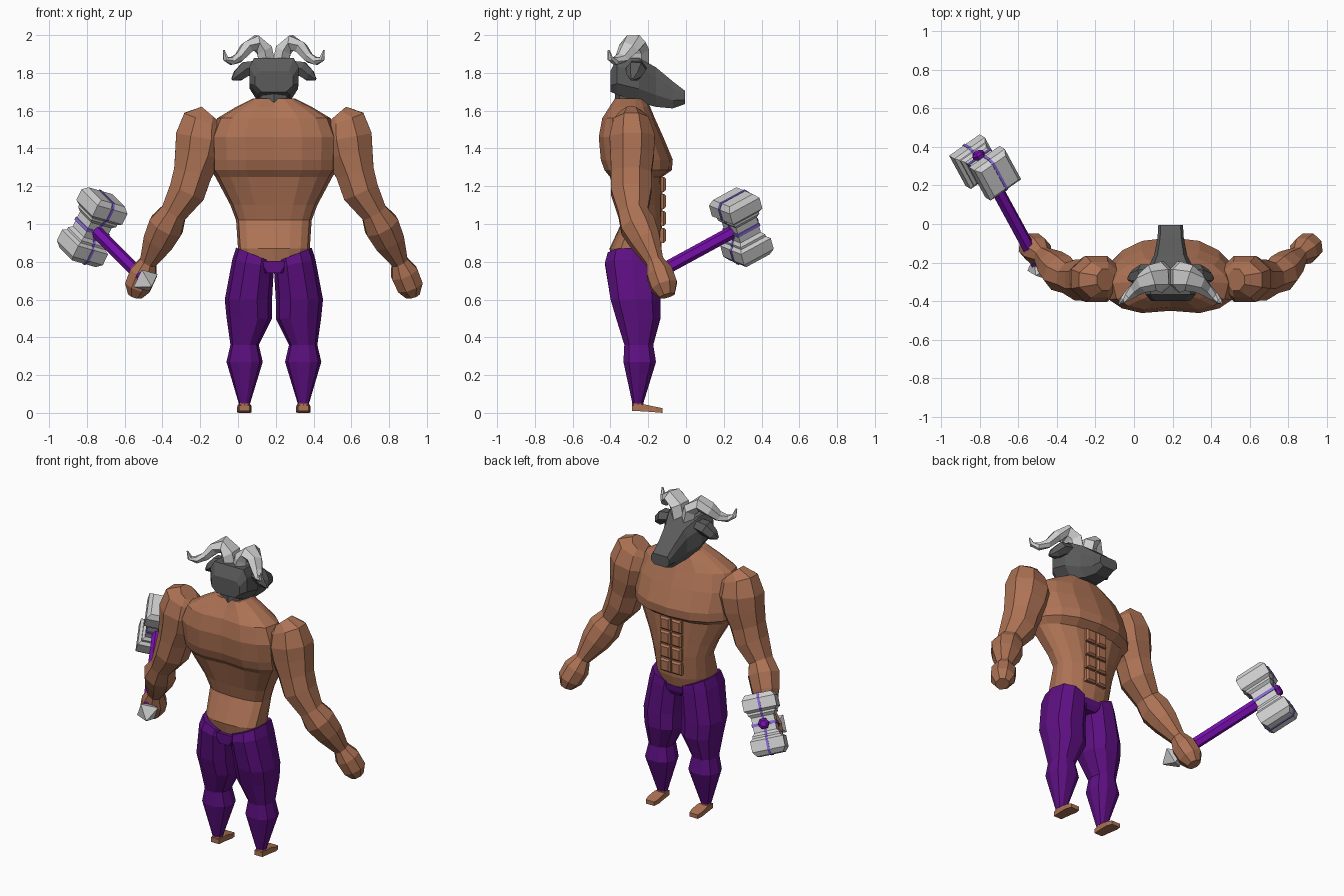
import bpy, bmesh, math
from mathutils import Vector

if "Cube" in bpy.data.objects:
    bpy.data.objects.remove(bpy.data.objects["Cube"])

CX = 0.19  # the figure's plane of symmetry


def material(name, rgb):
    m = bpy.data.materials.new(name)
    m.diffuse_color = (*rgb, 1)
    m.use_nodes = True
    m.node_tree.nodes["Principled BSDF"].inputs["Base Color"].default_value = m.diffuse_color
    return m


SKIN = material("skin", (0.42, 0.17, 0.09))
PURPLE = material("trouser purple", (0.11, 0.005, 0.22))
GRIP = material("handle purple", (0.19, 0.005, 0.43))
GREY = material("dark grey", (0.105, 0.105, 0.105))
PALE = material("pale stone", (0.62, 0.62, 0.62))
LILAC = material("lilac", (0.25, 0.14, 0.70))


def loft(name, rings, mat):
    """Skin a list of equal-length vertex rings and cap both ends."""
    bm = bmesh.new()
    loops = [[bm.verts.new(p) for p in r] for r in rings]
    n = len(loops[0])
    for a, b in zip(loops, loops[1:]):
        for i in range(n):
            j = (i + 1) % n
            bm.faces.new((a[i], a[j], b[j], b[i]))
    bm.faces.new(loops[0])
    bm.faces.new(loops[-1])
    bmesh.ops.recalc_face_normals(bm, faces=bm.faces[:])
    me = bpy.data.meshes.new(name)
    bm.to_mesh(me)
    bm.free()
    me.materials.append(mat)
    ob = bpy.data.objects.new(name, me)
    bpy.context.collection.objects.link(ob)
    return ob


def power(v, e):
    return math.copysign(abs(v) ** e, v)


def flat_ring(z, cx, rx, yb, yf, n=8, ef=0.85, eb=0.85, tilt=0.0, notch=0.0):
    """Horizontal oval, from back yb to front yf, optionally tilted sideways."""
    pts, cy, ry = [], (yb + yf) / 2, (yf - yb) / 2
    for i in range(n):
        a = 2 * math.pi * i / n
        c, s = math.cos(a), math.sin(a)
        x = rx * power(c, 0.85)
        y = cy + ry * power(s, ef if s > 0 else eb)
        if s < -0.99:
            y += notch
        pts.append(Vector((cx + x, y, z + tilt * x)))
    return pts


def tube(path, n=8):
    """Rings square to a path of (x, y, z, side radius, depth radius)."""
    pts = [Vector(p[:3]) for p in path]
    rings = []
    for i, p in enumerate(path):
        t = (pts[min(i + 1, len(pts) - 1)] - pts[max(i - 1, 0)]).normalized()
        u = Vector((0, 1, 0))
        u = (u - t * u.dot(t)).normalized()
        v = t.cross(u)
        rings.append([pts[i] + v * p[3] * math.cos(a) + u * p[4] * math.sin(a)
                      for a in [2 * math.pi * (k + 0.5) / n for k in range(n)]])
    return rings


def pair(name, rings, mat):
    """Build a part on both sides; rings are given relative to the symmetry plane."""
    for side, s in (("right", 1), ("left", -1)):
        loft(f"{name}_{side}", [[(CX + s * p[0], p[1], p[2]) for p in r] for r in rings], mat)


# Torso: waist, lats, overhanging chest, traps, neck
torso = [(0.79, .17, -.39, -.15), (0.87, .19, -.405, -.13), (1.02, .20, -.335, -.125),
         (1.10, .23, -.355, -.125), (1.25, .31, -.41, -.125), (1.285, .335, -.44, -.075),
         (1.34, .335, -.46, -.07), (1.46, .34, -.47, -.12), (1.56, .30, -.45, -.165),
         (1.62, .20, -.41, -.19), (1.665, .11, -.38, -.21)]
loft("torso", [flat_ring(z, CX, w, b, f, 16, 1.2, 0.6, notch=.02 if z > 1.2 else 0)
               for z, w, b, f in torso], SKIN)

# Abdominal blocks
for row, z in enumerate((0.90, 0.99, 1.08, 1.17)):
    block = []
    for y, k in ((-.17, 0), (-.118, 0), (-.106, .01)):
        block.append([(x, y, zz) for x, zz in ((.004 + k, z + k), (.075 - k, z + k),
                                               (.075 - k, z + .08 - k), (.004 + k, z + .08 - k))])
    pair(f"abdominal_{row + 1}", block, SKIN)

# Arms: deltoid, upper arm, forearm, wrist, fist
arm = [(.34, -.29, 1.585, .06, .06), (.37, -.29, 1.55, .12, .10), (.385, -.285, 1.46, .145, .13),
       (.40, -.285, 1.37, .135, .125), (.43, -.29, 1.27, .11, .115), (.46, -.29, 1.17, .105, .115),
       (.53, -.28, 1.06, .075, .085), (.57, -.255, .99, .10, .10), (.61, -.215, .91, .088, .085),
       (.665, -.165, .80, .048, .05), (.69, -.14, .74, .078, .075), (.72, -.115, .67, .075, .075),
       (.735, -.10, .62, .04, .045)]
pair("arm", tube(arm), SKIN)

# Trouser legs and the hip bridge between them
leg = [(.835, .10, .10, -.42, -.14, .40), (.79, .11, .11, -.435, -.135, .2),
       (.60, .135, .125, -.405, -.13, 0), (.50, .13, .12, -.375, -.13, 0),
       (.36, .155, .075, -.33, -.17, 0), (.27, .155, .096, -.335, -.155, 0),
       (.05, .156, .03, -.285, -.225, 0)]
pair("trouser_leg", [flat_ring(z, c, r, b, f, 10, tilt=t) for z, c, r, b, f, t in leg], PURPLE)
loft("hips", [flat_ring(z, CX, w, -.42, f, 10) for z, w, f in
              ((.74, .09, -.16), (.77, .14, -.145), (.805, .15, -.14))], PURPLE)

# Bare feet
pair("ankle", [flat_ring(z, .156, .03, -.285, -.225) for z in (.06, .015)], SKIN)
foot = [(-.285, .028, .01, .04), (-.22, .034, .008, .045), (-.16, .038, .003, .032), (-.125, .03, 0, .025)]
pair("foot", [[(.156 - w, y, a), (.156 + w, y, a), (.156 + w, y, b), (.156 - w, y, b)]
              for y, w, a, b in foot], SKIN)

# Head: chamfered box tapering to the muzzle, as stations along y
head = [(-.40, .10, 1.70, 1.81), (-.365, .13, 1.685, 1.88), (-.25, .128, 1.645, 1.88),
        (-.16, .085, 1.62, 1.83), (-.07, .068, 1.612, 1.755), (-.005, .064, 1.635, 1.705)]
rings = []
for y, w, lo, hi in head:
    h = hi - lo
    rings.append([(CX + w * a, y, lo + h * b) for a, b in
                  ((-.65, 0), (.65, 0), (1, .3), (1, .75), (.8, 1), (-.8, 1), (-1, .75), (-1, .3))])
loft("head", rings, GREY)
loft("neck", [flat_ring(z, CX, w, -.375, -.2) for z, w in ((1.64, .085), (1.72, .10))], GREY)

# Ears and horns
pair("ear", tube([(.09, -.26, 1.83, .04, .05), (.15, -.265, 1.82, .045, .055),
                  (.19, -.275, 1.785, .035, .04), (.22, -.285, 1.765, .008, .01)], 6), GREY)
pair("horn", tube([(.035, -.275, 1.85, .05, .08), (.05, -.275, 1.92, .05, .08),
                   (.095, -.28, 1.96, .045, .07), (.145, -.305, 1.93, .038, .055),
                   (.185, -.34, 1.88, .028, .038), (.225, -.375, 1.862, .022, .025),
                   (.255, -.40, 1.875, .016, .016), (.265, -.41, 1.92, .005, .005)], 6), PALE)

# Hammer: local axes along the handle, along the head, and across
H = Vector((-.43, .79, .43)).normalized()
A = Vector((.42, -.245, .874)).normalized()
C = H.cross(A)
HUB = Vector((-.772, .293, .983))


def prism(name, stations, axis, u, v, mat, n=4):
    """Rings along an axis; each station is (position, u half-size, v half-size)."""
    k = math.sqrt(2) if n == 4 else 1
    loft(name, [[HUB + axis * t + k * (u * a * math.cos(q) + v * b * math.sin(q))
                 for q in [2 * math.pi * (i + .5) / n for i in range(n)]]
                for t, a, b in stations], mat)


half = [(.018, .068), (.045, .068), (.062, .082), (.075, .082), (.09, .099), (.155, .099), (.183, .078)]
profile = [(-t, w) for t, w in reversed(half)] + half
prism("hammer_head", [(t, w, w) for t, w in profile], A, H, C, PALE)
prism("head_stripe", [(t * 1.02, w + .004, .007) for t, w in profile], A, H, C, LILAC)
prism("waist_band", [(-.009, .073, .073), (.009, .073, .073)], A, H, C, LILAC)
prism("handle", [(-.66, .034, .034), (.09, .034, .034), (.10, .02, .02)], H, A, C, GRIP, 6)
prism("pommel", [(-.625, .03, .03), (-.655, .052, .052), (-.725, .004, .004)], H, A, C, PALE)
